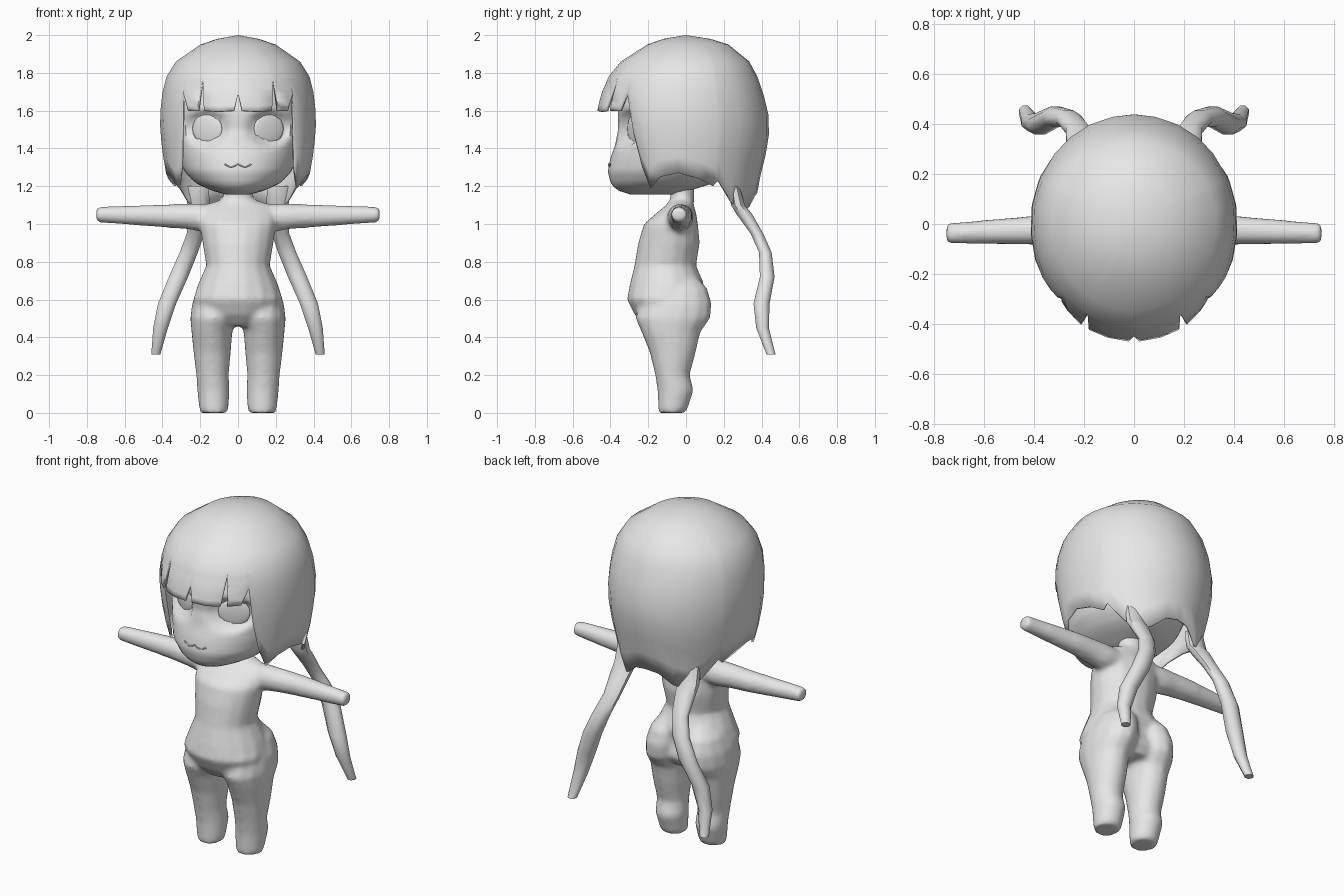
import bpy, bmesh
from math import sin, cos, pi, radians, sqrt

if "Cube" in bpy.data.objects:
    bpy.data.objects.remove(bpy.data.objects["Cube"])

clay = bpy.data.materials.new("plain_grey")
clay.use_nodes = True
clay.diffuse_color = (0.8, 0.8, 0.8, 1)
clay.node_tree.nodes["Principled BSDF"].inputs["Base Color"].default_value = (0.8, 0.8, 0.8, 1)


def finish(name, bm, sharp=50):
    bmesh.ops.recalc_face_normals(bm, faces=bm.faces)
    mesh = bpy.data.meshes.new(name)
    bm.to_mesh(mesh)
    bm.free()
    mesh.materials.append(clay)
    mesh.shade_smooth()
    mesh.set_sharp_from_angle(angle=radians(sharp))
    obj = bpy.data.objects.new(name, mesh)
    bpy.context.collection.objects.link(obj)
    return obj


def sample(table, z):
    """Linear lookup in rows whose first value is an ascending height."""
    for a, b in zip(table, table[1:]):
        if z <= b[0]:
            t = max(0, (z - a[0]) / (b[0] - a[0]))
            return [p + (q - p) * t for p, q in zip(a[1:], b[1:])]
    return list(table[-1][1:])


def loft(bm, rings, sides=14, axis="z", side=1, shape=None):
    """Skin ellipses (position, centre 1, centre 2, radius 1, radius 2)."""
    loops = []
    for a, c1, c2, r1, r2 in rings:
        loop = []
        for i in range(sides):
            ang = 2 * pi * (i + 0.5) / sides
            u, v = c1 + r1 * cos(ang), c2 + r2 * sin(ang)
            p = (u, v, a) if axis == "z" else (a, u, v)
            if shape:
                p = shape(*p)
            loop.append(bm.verts.new((p[0] * side, p[1], p[2])))
        loops.append(loop)
    for lo, hi in zip(loops, loops[1:]):
        for i in range(sides):
            j = (i + 1) % sides
            bm.faces.new((lo[i], lo[j], hi[j], hi[i]))
    bm.faces.new(loops[0])
    bm.faces.new(loops[-1])


torso = [(.46, 0, -.08, .12, .14), (.52, 0, -.09, .215, .185), (.6, 0, -.12, .24, .195),
         (.68, 0, -.1, .215, .2), (.78, 0, -.11, .17, .165), (.9, 0, -.09, .19, .165),
         (1, 0, -.08, .205, .145), (1.06, 0, -.05, .2, .105), (1.105, 0, -.03, .17, .07),
         (1.13, 0, -.02, .08, .065), (1.22, 0, -.02, .078, .063)]
leg = [(0, .128, -.075, .072, .072), (.02, .128, -.07, .078, .078),
       (.12, .13, -.055, .087, .097), (.2, .135, -.072, .087, .092),
       (.32, .137, -.07, .1, .123), (.43, .138, -.08, .11, .158),
       (.5, .13, -.07, .125, .2), (.58, .122, -.055, .123, .193),
       (.66, .11, -.04, .105, .153), (.74, .09, -.04, .05, .08)]
arm = [(.1, -.03, 1.035, .07, .06), (.2, -.03, 1.035, .073, .075),
       (.28, -.03, 1.04, .068, .068), (.4, -.025, 1.043, .06, .062),
       (.75, -.038, 1.05, .042, .042)]
tail = [(.31, .435, .45, .026, .026), (.45, .41, .405, .042, .036),
        (.58, .375, .4, .052, .046), (.72, .315, .43, .055, .042),
        (.85, .26, .42, .052, .036), (.95, .225, .375, .05, .036),
        (1.05, .215, .31, .06, .045), (1.1, .21, .275, .065, .04),
        (1.2, .21, .255, .06, .03)]

# Body: torso, legs and arms fused into one smooth skin
bm = bmesh.new()
loft(bm, torso, 16)
for side in (1, -1):
    loft(bm, leg, 14, side=side)
    loft(bm, arm, 10, "x", side)
body = finish("body", bm)
fuse = body.modifiers.new("fuse", "REMESH")
fuse.mode = "VOXEL"
fuse.voxel_size = .014
fuse.use_smooth_shade = True
soften = body.modifiers.new("soften", "SMOOTH")
soften.factor = .5
soften.iterations = 7

# Hair tails
for label, side in (("left", 1), ("right", -1)):
    bm = bmesh.new()
    loft(bm, tail, 8, side=side)
    finish(label + "_hair_tail", bm, 60)

# Head, with sunken eye sockets
head = [(1.155, -.17, .06, .12), (1.18, -.17, .15, .2), (1.22, -.12, .23, .28),
        (1.28, -.09, .285, .325), (1.35, -.07, .31, .33), (1.42, -.05, .33, .325),
        (1.5, -.04, .34, .32), (1.6, -.04, .34, .32), (1.75, -.02, .32, .3),
        (1.88, 0, .2, .2)]


def socket(x, y, z):
    d = ((abs(x) - .165) / .115) ** 2 + ((z - 1.505) / .1) ** 2
    if y < -.1 and d < 1:
        y += .05 * min(1, 2 * (1 - d))
    return x, y, z


rings = []
for i in range(37):
    z = 1.155 + .02 * i
    cy, rx, ry = sample(head, z)
    rings.append((z, 0, cy, rx, ry))
bm = bmesh.new()
loft(bm, rings, 56, shape=socket)
finish("head", bm)

# Eyes: shallow discs resting in the sockets
for label, side in (("left", 1), ("right", -1)):
    bm = bmesh.new()
    bmesh.ops.create_uvsphere(bm, u_segments=20, v_segments=10, radius=1)
    eye = finish(label + "_eye", bm)
    eye.scale = (.088, .016, .08)
    eye.location = (.163 * side, -.269, 1.503)
    eye.rotation_euler.z = radians(27) * side

# Mouth: a thin wavy line on the face
curve = bpy.data.curves.new("mouth", "CURVE")
curve.dimensions = "3D"
curve.bevel_depth = .004
curve.bevel_resolution = 1
line = curve.splines.new("POLY")
line.points.add(16)
for i, p in enumerate(line.points):
    x = -.072 + .009 * i
    cy, rx, ry = sample(head, 1.31)
    y = cy - ry * sqrt(1 - (x / rx) ** 2)
    p.co = (x, y, 1.318 - .015 * abs(sin(pi * x / .072)), 1)
mouth = bpy.data.objects.new("mouth", curve)
bpy.context.collection.objects.link(mouth)
curve.materials.append(clay)

# Hair shell: height, half width, front reach, back reach
shell = [(1.05, .34, .4, .365), (1.2, .365, .43, .38), (1.3, .39, .45, .405),
         (1.4, .403, .47, .43), (1.5, .415, .47, .442), (1.6, .412, .47, .436),
         (1.68, .405, .452, .412), (1.78, .38, .41, .378), (1.86, .33, .345, .335),
         (1.95, .2, .205, .225), (1.98, .11, .12, .13), (2, 0, 0, 0)]
# Hem: angle from the front, lowest height, inward tuck
hem = [(0, 1.69, 1), (3, 1.6, 1), (15, 1.595, 1), (26, 1.6, 1), (29, 1.77, 1),
       (31, 1.6, 1), (41, 1.6, .98), (46, 1.69, 1), (50, 1.48, .92),
       (56, 1.3, .92), (63, 1.19, .97), (72, 1.25, 1), (85, 1.27, 1),
       (100, 1.24, 1), (112, 1.2, 1), (116, 1.23, 1), (130, 1.12, 1),
       (142, 1.06, 1), (155, 1.09, 1), (168, 1.15, 1), (180, 1.16, 1)]
columns = hem + [(360 - a, z, k) for a, z, k in hem[-2:0:-1]]


def hair_point(angle, z, tuck):
    w, front, back = sample(shell, z)
    c = cos(radians(angle))
    return w * sin(radians(angle)) * tuck, -c * (front if c > 0 else back) * tuck, z


bm = bmesh.new()
crown = bm.verts.new((0, 0, 2))
grid = []
for angle, low, tuck in columns:
    col = [bm.verts.new(hair_point(angle, z, 1)) for z in (1.98, 1.95, 1.86, 1.78)]
    for s in range(1, 7):
        t = s / 6
        col.append(bm.verts.new(hair_point(angle, 1.78 + (low - 1.78) * t, 1 + (tuck - 1) * t * t)))
    grid.append(col)
for a, b in zip(grid, grid[1:] + grid[:1]):
    bm.faces.new((crown, a[0], b[0]))
    for i in range(len(a) - 1):
        bm.faces.new((a[i], a[i + 1], b[i + 1], b[i]))
hair = finish("hair", bm, 60)
thick = hair.modifiers.new("thickness", "SOLIDIFY")
thick.thickness = .012
thick.offset = -1
